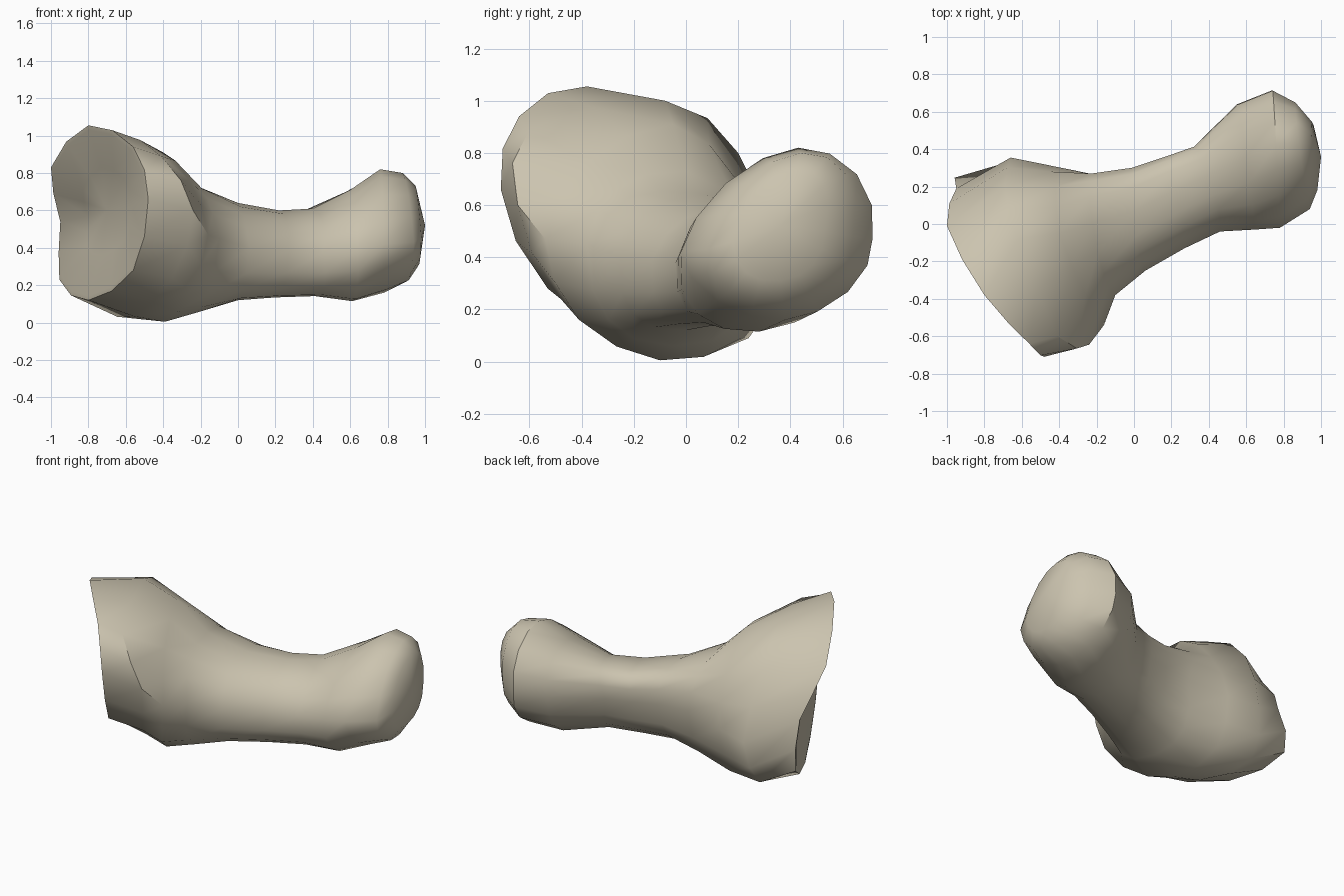
import bpy
import bmesh
import math
from mathutils import Vector

default = bpy.data.objects.get("Cube")
if default:
    bpy.data.objects.remove(default, do_unlink=True)

SIDES = 16

# Flared socket end: eight points per section, from the front over the top
SOCKET = [
    ((-.48, -.71, .66), (-.56, -.64, .94), (-.80, -.38, 1.055), (-1.0, -.01, .83),
     (-.95, .19, .54), (-.955, .24, .23), (-.80, -.08, .12), (-.56, -.53, .28)),
    ((-.24, -.645, .60), (-.41, -.60, .89), (-.62, -.08, 1.0), (-.69, .20, .80),
     (-.66, .355, .38), (-.70, .24, .09), (-.56, -.08, .035), (-.35, -.48, .24)),
    ((-.16, -.54, .47), (-.26, -.38, .76), (-.40, -.05, .91), (-.42, .20, .70),
     (-.46, .315, .40), (-.46, .21, .09), (-.39, -.10, .005), (-.26, -.41, .16)),
]

# Shaft and head: front, top, back and bottom point, then squareness
SHAFT = [
    ((-.10, -.38, .45), (-.22, .00, .73), (-.20, .262, .43), (-.20, -.05, .06), .8),
    ((.06, -.25, .40), (.00, .07, .64), (.00, .295, .43), (.00, .00, .12), .8),
    ((.27, -.13, .39), (.22, .18, .60), (.15, .335, .42), (.20, .08, .135), .8),
    ((.46, -.04, .38), (.40, .26, .61), (.31, .39, .42), (.41, .16, .142), .85),
    ((.64, -.03, .40), (.60, .36, .71), (.55, .64, .46), (.61, .28, .115), .95),
    ((.78, -.02, .42), (.76, .43, .82), (.74, .715, .47), (.78, .38, .16), 1.1),
    ((.94, .08, .43), (.88, .44, .80), (.87, .64, .48), (.90, .37, .22), 1.0),
    ((.98, .18, .46), (.95, .42, .73), (.96, .53, .50), (.965, .36, .31), .9),
]
SOCKET_CENTRE = Vector((-.70, -.21, .60))
HEAD_TIP = Vector((1.0, .36, .52))


def rounded_outline(controls):
    """Closed outline with a smooth midpoint between each pair of points."""
    controls = [Vector(p) for p in controls]
    count = len(controls)
    points = []
    for i, here in enumerate(controls):
        before, after, beyond = (controls[(i + k) % count] for k in (-1, 1, 2))
        points += [here, ((here + after) * 9 - before - beyond) / 16]
    return points


def quarter_outline(front, top, back, bottom, squareness):
    """Closed outline made of four elliptical quarters."""
    front, top, back, bottom = map(Vector, (front, top, back, bottom))
    centre = (front + back) / 2
    points = []
    for i in range(SIDES):
        angle = math.tau * i / SIDES
        c, s = math.cos(angle), math.sin(angle)
        across = (front if c > 0 else back) - centre
        upward = (top if s > 0 else bottom) - centre
        points.append(centre + across * abs(c) ** squareness
                      + upward * abs(s) ** squareness)
    return points


def add_ring(bm, points):
    return [bm.verts.new(p) for p in points]


def bridge(bm, ring_a, ring_b):
    for i in range(SIDES):
        j = (i + 1) % SIDES
        bm.faces.new((ring_a[i], ring_a[j], ring_b[j], ring_b[i]))


def close_ring(bm, ring, centre):
    tip = bm.verts.new(centre)
    for i in range(SIDES):
        bm.faces.new((ring[i], ring[(i + 1) % SIDES], tip))


# Bone surface lofted through the sections
bm = bmesh.new()
outlines = [rounded_outline(section) for section in SOCKET]
outlines += [quarter_outline(*section) for section in SHAFT]
rings = [add_ring(bm, outline) for outline in outlines]
for ring_a, ring_b in zip(rings, rings[1:]):
    bridge(bm, ring_a, ring_b)
close_ring(bm, rings[-1], HEAD_TIP)

# Hollow joint socket with a narrow rim
rim_middle = sum(outlines[0], Vector()) / SIDES
rim = add_ring(bm, [p.lerp(rim_middle, .05) for p in outlines[0]])
dish = add_ring(bm, [p.lerp(SOCKET_CENTRE, .5) + Vector((.02, .01, 0))
                     for p in outlines[0]])
bridge(bm, rings[0], rim)
bridge(bm, rim, dish)
close_ring(bm, dish, SOCKET_CENTRE)

bmesh.ops.recalc_face_normals(bm, faces=bm.faces[:])
mesh = bpy.data.meshes.new("finger_bone")
bm.to_mesh(mesh)
bm.free()
bone = bpy.data.objects.new("finger_bone", mesh)
bpy.context.collection.objects.link(bone)

# Single bone colour
colour = (.60, .55, .43, 1)
material = bpy.data.materials.new("bone_beige")
material.use_nodes = True
material.diffuse_color = colour
shader = material.node_tree.nodes["Principled BSDF"]
shader.inputs["Base Color"].default_value = colour
shader.inputs["Roughness"].default_value = .8
mesh.materials.append(material)

# Smooth surface with a crisp socket rim
bpy.ops.object.select_all(action="DESELECT")
bone.select_set(True)
bpy.context.view_layer.objects.active = bone
bpy.ops.object.shade_smooth_by_angle(angle=math.radians(40))
